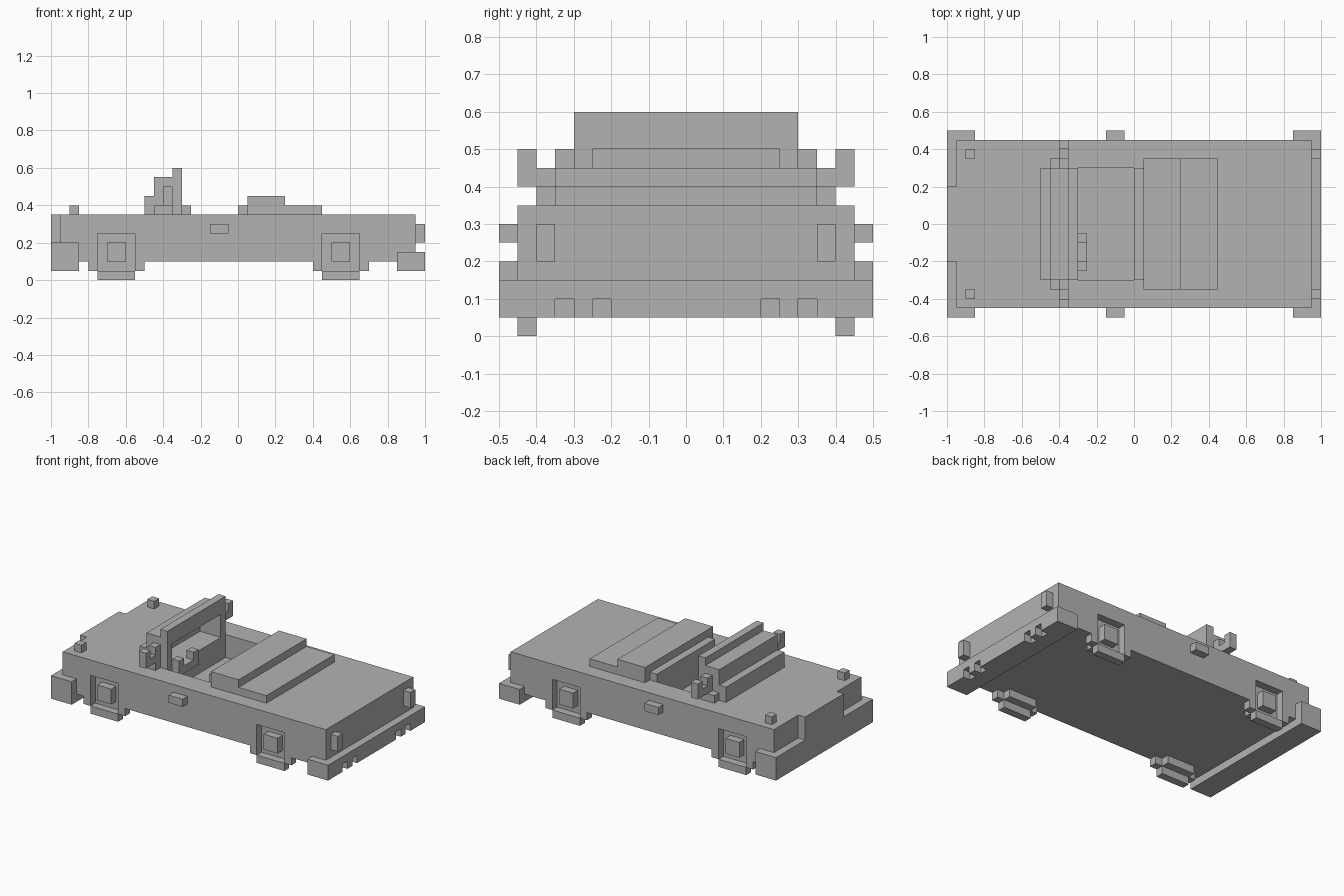
import bpy
import bmesh

if "Cube" in bpy.data.objects:
    bpy.data.objects.remove(bpy.data.objects["Cube"])

grey = bpy.data.materials.new("plain_grey")
grey.diffuse_color = (0.45, 0.45, 0.45, 1)
grey.use_nodes = True
grey.node_tree.nodes["Principled BSDF"].inputs["Base Color"].default_value = grey.diffuse_color


def blocks(name, boxes):
    """One object made of boxes given as (x0, x1, y0, y1, z0, z1)."""
    bm = bmesh.new()
    for x0, x1, y0, y1, z0, z1 in boxes:
        vs = bmesh.ops.create_cube(bm, size=1)["verts"]
        for v in vs:
            v.co.x = x1 if v.co.x > 0 else x0
            v.co.y = y1 if v.co.y > 0 else y0
            v.co.z = z1 if v.co.z > 0 else z0
    me = bpy.data.meshes.new(name)
    bm.to_mesh(me)
    bm.free()
    me.materials.append(grey)
    ob = bpy.data.objects.new(name, me)
    bpy.context.collection.objects.link(ob)
    return ob


def both(boxes):
    """Add the copy mirrored across y = 0."""
    return boxes + [(a, b, -d, -c, e, f) for a, b, c, d, e, f in boxes]


def carve(ob, boxes):
    cutter = blocks("cutter", boxes)
    cutter.hide_render = True
    mod = ob.modifiers.new("carve", "BOOLEAN")
    mod.operation, mod.solver, mod.object = "DIFFERENCE", "EXACT", cutter
    bpy.context.view_layer.objects.active = ob
    bpy.ops.object.modifier_apply(modifier=mod.name)
    bpy.data.objects.remove(cutter)


# Body with open cabin and wheel recesses
body = blocks("body", [(-.95, .95, -.45, .45, .1, .35)])
wells = [(c - .1, c + .1, .4, .5, .05, .25) for c in (-.65, .55)]
carve(body, [(-.3, 0, -.3, .3, .2, .5)] + both(wells))
blocks("nose", [(-1, -.95, -.2, .2, .2, .35)])

# Bumpers, the rear one with exhaust notches
blocks("front_bumper", [(-1, -.85, -.5, .5, .05, .2)])
rear = blocks("rear_bumper", [(.85, 1, -.5, .5, .05, .15)])
carve(rear, both([(.95, 1.1, y, y + .05, 0, .1) for y in (.2, .3)]))

# Wheels: hub, tread, tyre corners and inner backing
for name, c in (("front_wheels", -.65), ("rear_wheels", .55)):
    blocks(name, both([
        (c - .05, c + .05, .4, .45, .1, .2),
        (c - .1, c + .1, .4, .45, 0, .05),
        (c - .15, c - .1, .4, .45, .05, .1),
        (c + .1, c + .15, .4, .45, .05, .1),
        (c - .1, c + .1, .35, .4, .05, .1)]))

# Small fittings
blocks("tail_lights", both([(.95, 1, .35, .4, .2, .3)]))
blocks("door_handles", both([(-.15, -.05, .45, .5, .25, .3)]))
blocks("hood_markers", both([(-.9, -.85, .35, .4, .35, .4)]))

# Stepped windscreen, hollow towards the cabin
screen = [(-.5, -.45, -.3, .3, .35, .45),
          (-.45, -.4, -.3, .3, .45, .55),
          (-.4, -.35, -.3, .3, .5, .55),
          (-.35, -.3, -.3, .3, .5, .6)]
screen += both([(-.45, -.3, .25, .3, .35, .45), (-.4, -.3, .25, .3, .45, .5)])
blocks("windscreen", screen)
blocks("side_mirrors", both([
    (-.45, -.35, .3, .35, .35, .4),
    (-.4, -.35, .3, .35, .4, .5),
    (-.4, -.35, .35, .4, .4, .45),
    (-.4, -.35, .4, .45, .4, .5)]))

# Steering wheel: U shape
blocks("steering_wheel", [(-.3, -.25, -.25, -.05, .3, .35),
                          (-.3, -.25, -.25, -.2, .35, .4),
                          (-.3, -.25, -.1, -.05, .35, .4)])

# Folded roof behind the cabin
blocks("folded_roof", [(0, .05, -.3, .3, .35, .4),
                       (.05, .25, -.35, .35, .35, .45),
                       (.25, .45, -.35, .35, .35, .4)])
